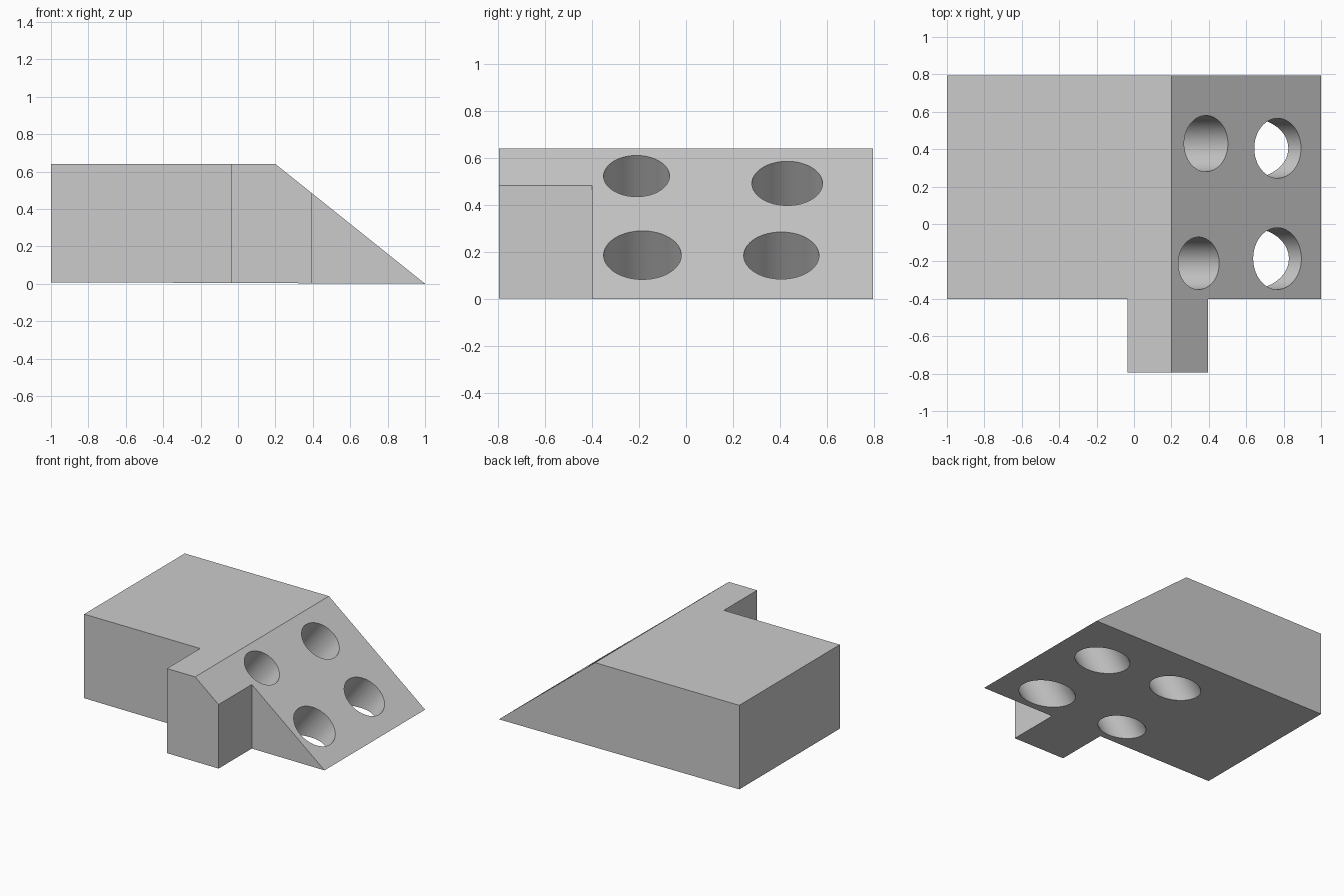
import bpy, bmesh
from mathutils import Vector

cube = bpy.data.objects.get("Cube")
if cube:
    bpy.data.objects.remove(cube, do_unlink=True)

# Single grey material
grey = bpy.data.materials.new("plain grey")
grey.use_nodes = True
colour = (0.6, 0.6, 0.6, 1)
grey.diffuse_color = colour
grey.node_tree.nodes["Principled BSDF"].inputs["Base Color"].default_value = colour

HEIGHT, RIDGE, BACK, FRONT = 0.64, 0.2, 0.795, -0.4
TAB_LEFT, TAB_RIGHT, TAB_FRONT = -0.035, 0.395, -0.795
slope = Vector((HEIGHT, 0, 1 - RIDGE)).normalized()   # outward normal of the ramp
tip = Vector((1, 0, 0))

# Block: plan outline with the front tab, extruded upward
bm = bmesh.new()
plan = [(-1, BACK), (-1, FRONT), (TAB_LEFT, FRONT), (TAB_LEFT, TAB_FRONT),
        (TAB_RIGHT, TAB_FRONT), (TAB_RIGHT, FRONT), (1, FRONT), (1, BACK)]
base = bm.faces.new([bm.verts.new((x, y, 0)) for x, y in plan])
top = bmesh.ops.extrude_face_region(bm, geom=[base])["geom"]
bmesh.ops.translate(bm, vec=(0, 0, HEIGHT),
                    verts=[v for v in top if isinstance(v, bmesh.types.BMVert)])

# Ramp: slice the block down to the tip and close the cut
bmesh.ops.bisect_plane(bm, geom=bm.verts[:] + bm.edges[:] + bm.faces[:], dist=1e-4,
                       plane_co=tip, plane_no=slope, clear_outer=True)
bmesh.ops.holes_fill(bm, edges=[e for e in bm.edges if e.is_boundary], sides=0)

# Underside rises slightly away from the tip
for v in bm.verts:
    if v.co.z < 0.001:
        v.co.z = 0.004 * (1 - v.co.x)
bmesh.ops.recalc_face_normals(bm, faces=bm.faces[:])
mesh = bpy.data.meshes.new("ramp_block")
bm.to_mesh(mesh)
bm.free()
mesh.materials.append(grey)
block = bpy.data.objects.new("ramp_block", mesh)
bpy.context.collection.objects.link(block)

# Round holes bored square to the ramp: x, y, radius
holes = [(0.385, 0.43, 0.15), (0.346, -0.21, 0.14),
         (0.768, 0.405, 0.16), (0.766, -0.185, 0.165)]
for x, y, radius in holes:
    z = (1 - x) * HEIGHT / (1 - RIDGE)
    bpy.ops.mesh.primitive_cylinder_add(
        vertices=64, radius=radius, depth=3, location=(x, y, z),
        rotation=slope.to_track_quat('Z', 'Y').to_euler())
    cutter = bpy.context.object
    cutter.name = "hole_cutter"
    cutter.hide_render = True
    cutter.data.materials.append(grey)
    bore = block.modifiers.new("hole", 'BOOLEAN')
    bore.operation, bore.solver, bore.object = 'DIFFERENCE', 'EXACT', cutter
    bpy.ops.object.select_all(action='DESELECT')
    block.select_set(True)
    bpy.context.view_layer.objects.active = block
    bpy.ops.object.modifier_apply(modifier=bore.name)
    bpy.data.objects.remove(cutter, do_unlink=True)

bpy.ops.object.shade_smooth_by_angle()
